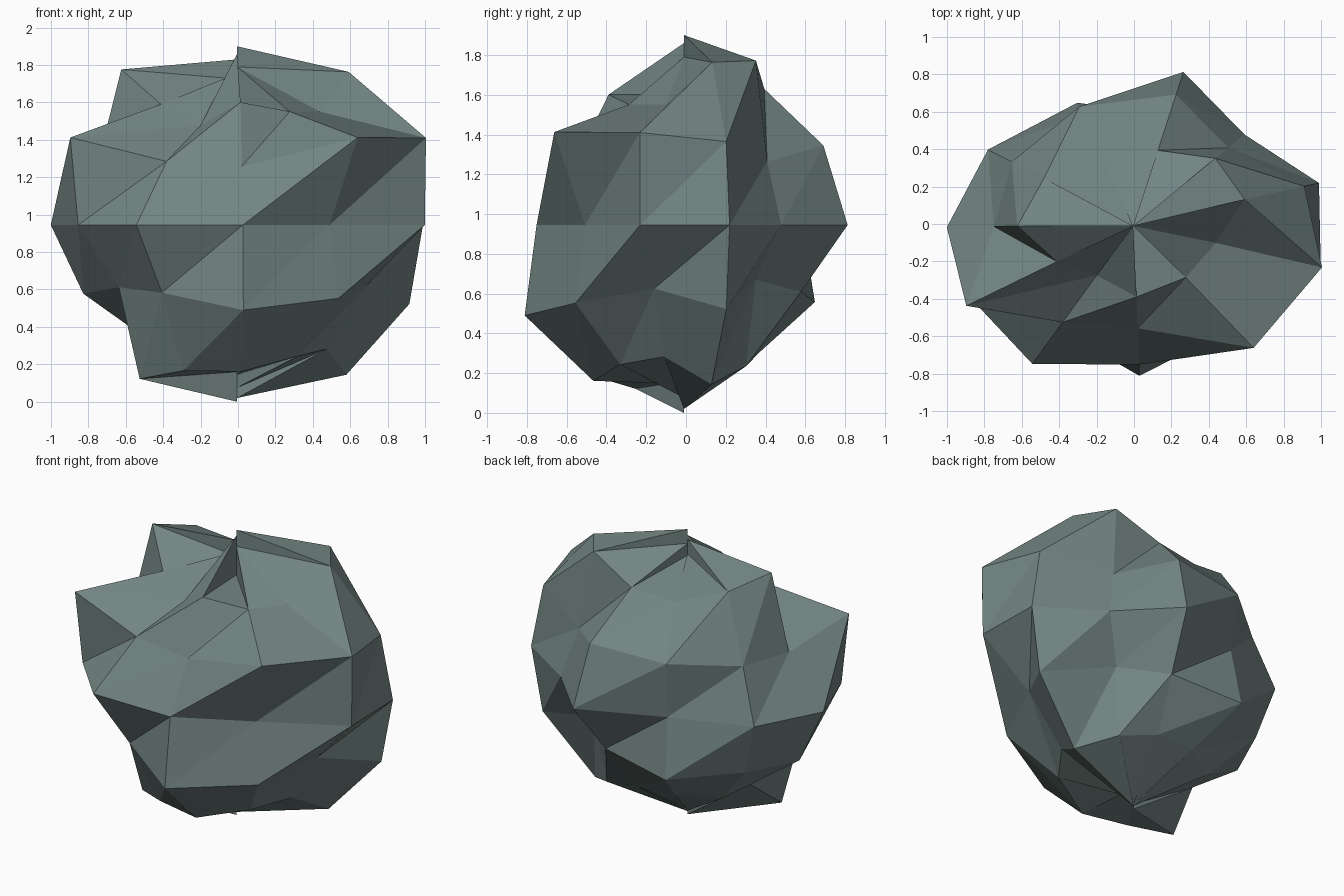
import bpy, bmesh, math

if "Cube" in bpy.data.objects:
    bpy.data.objects.remove(bpy.data.objects["Cube"])

# Lumpy low-poly boulder: an 11-sided, 6-ring ellipsoid whose points are pushed in and out
CENTRE_Z = 0.945
SCALE = (1.30, 1.03, 1.0)
ANGLES = [12.5, 39, 72, 115, 153, 181, 206, 234, 272, 314, 347]

# Push factor per meridian for each ring, keyed by latitude
RINGS = {
    60:  [.945, .955, .79, .76, .88, .96, .745, .615, .757, .70, .70],
    30:  [.84, .64, .80, .75, .69, .666, .935, .68, .625, .935, .93],
    0:   [.79, .65, .815, .605, .714, .77, .772, .838, .73, .62, .80],
    -30: [.845, .55, .67, .775, .71, .735, .665, .725, .91, .785, .64],
    -60: [.925, .82, .74, .73, .75, .72, .95, .90, .905, .81, .765],
}
# Each cap triangle has its own tip, giving the small steps at the poles
TOP_TIPS = [.955, .86, .78, .79, .885, .78, .81, .915, .655, .845, .845]
LOW_TIPS = [.925, .92, .91, .92, .91, .93, .785, .785, .80, .87, .925]
LOW_TIPS[5] = CENTRE_Z  # the lowest point rests on the ground


def ring_point(angle, lat, push):
    a, l = math.radians(angle), math.radians(lat)
    c, s = math.cos(a), math.sin(a)
    rho = 1 / math.hypot(c / SCALE[0], s / SCALE[1])
    r = push * math.cos(l) * rho
    return (r * c, r * s, CENTRE_Z + push * math.sin(l) * SCALE[2])


bm = bmesh.new()
rings = [[bm.verts.new(ring_point(a, lat, p)) for a, p in zip(ANGLES, pushes)]
         for lat, pushes in RINGS.items()]
n = len(ANGLES)

# Side bands, split along one consistent diagonal
for top, low in zip(rings, rings[1:]):
    for i in range(n):
        j = (i + 1) % n
        bm.faces.new((low[i], top[j], top[i]))
        bm.faces.new((low[i], low[j], top[j]))

# Caps, with upright slivers closing the steps between neighbouring tips
tops = [bm.verts.new((-.005, -.01, CENTRE_Z + t)) for t in TOP_TIPS]
lows = [bm.verts.new((-.005, -.01, CENTRE_Z - t)) for t in LOW_TIPS]
for i in range(n):
    j = (i + 1) % n
    bm.faces.new((rings[0][i], rings[0][j], tops[i]))
    bm.faces.new((rings[0][i], tops[i], tops[i - 1]))
    bm.faces.new((rings[-1][j], rings[-1][i], lows[i]))
    bm.faces.new((rings[-1][i], lows[i - 1], lows[i]))

mesh = bpy.data.meshes.new("boulder")
bm.to_mesh(mesh)
bm.free()
stone = bpy.data.materials.new("grey green stone")
stone.diffuse_color = (0.17, 0.235, 0.225, 1)
stone.use_nodes = True
stone.node_tree.nodes["Principled BSDF"].inputs["Base Color"].default_value = stone.diffuse_color
mesh.materials.append(stone)
bpy.context.collection.objects.link(bpy.data.objects.new("boulder", mesh))
